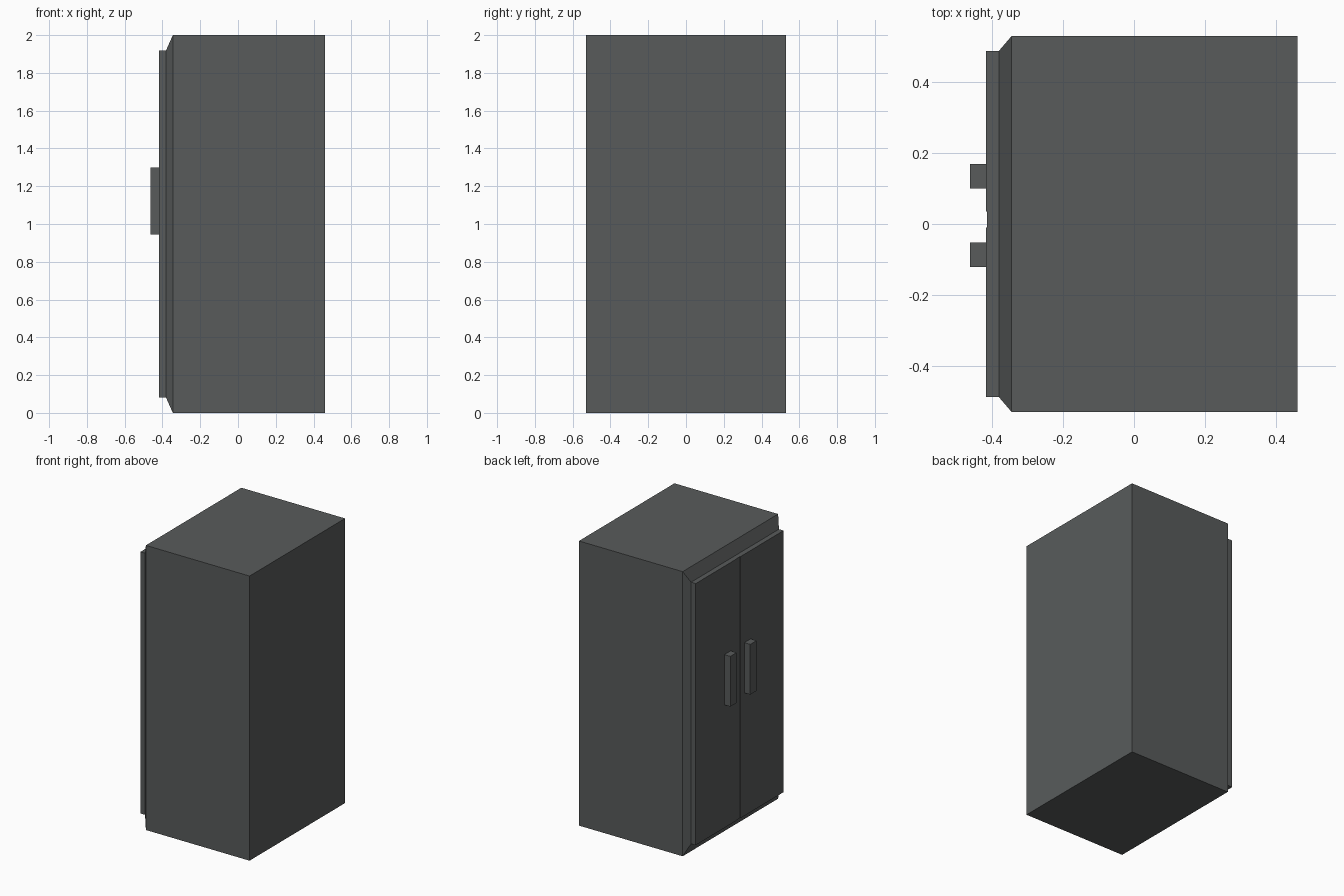
import bpy
import bmesh

if "Cube" in bpy.data.objects:
    bpy.data.objects.remove(bpy.data.objects["Cube"])


def material(name, rgb):
    m = bpy.data.materials.new(name)
    m.diffuse_color = (*rgb, 1)
    m.use_nodes = True
    m.node_tree.nodes["Principled BSDF"].inputs["Base Color"].default_value = m.diffuse_color
    return m


GREY = material("dark grey", (0.098, 0.105, 0.105))


def box(name, lo, hi, mat=GREY, front_inset=None):
    """Box from corner to corner; front_inset = (depth, side, vertical) adds a sloped -x end."""
    bm = bmesh.new()
    bmesh.ops.create_cube(bm, size=1)
    for v in bm.verts:
        v.co = [l + (c + 0.5) * (h - l) for c, l, h in zip(v.co, lo, hi)]
    if front_inset:
        depth, side, vert = front_inset
        face = min(bm.faces, key=lambda f: f.calc_center_median().x)
        new = bmesh.ops.extrude_discrete_faces(bm, faces=[face])["faces"][0]
        cy, cz = (lo[1] + hi[1]) / 2, (lo[2] + hi[2]) / 2
        for v in new.verts:
            v.co.x -= depth
            v.co.y -= side if v.co.y > cy else -side
            v.co.z -= vert if v.co.z > cz else -vert
    bmesh.ops.recalc_face_normals(bm, faces=bm.faces)
    me = bpy.data.meshes.new(name)
    bm.to_mesh(me)
    bm.free()
    me.materials.append(mat)
    ob = bpy.data.objects.new(name, me)
    bpy.context.collection.objects.link(ob)
    return ob


# cabinet with a sloped rim around the door side
box("cabinet", (-0.345, -0.53, 0), (0.461, 0.53, 2), front_inset=(0.036, 0.042, 0.081))

# two doors with a shallow seam strip between them
Z0, Z1 = 0.081, 1.919
box("right_door", (-0.417, -0.488, Z0), (-0.381, -0.01, Z1))
box("left_door", (-0.417, 0.035, Z0), (-0.381, 0.488, Z1))
box("door_seam", (-0.414, -0.01, Z0), (-0.381, 0.035, Z1))

# upright handles
for name, y in (("right_handle", -0.121), ("left_handle", 0.1)):
    box(name, (-0.463, y, 0.945), (-0.417, y + 0.069, 1.298))
